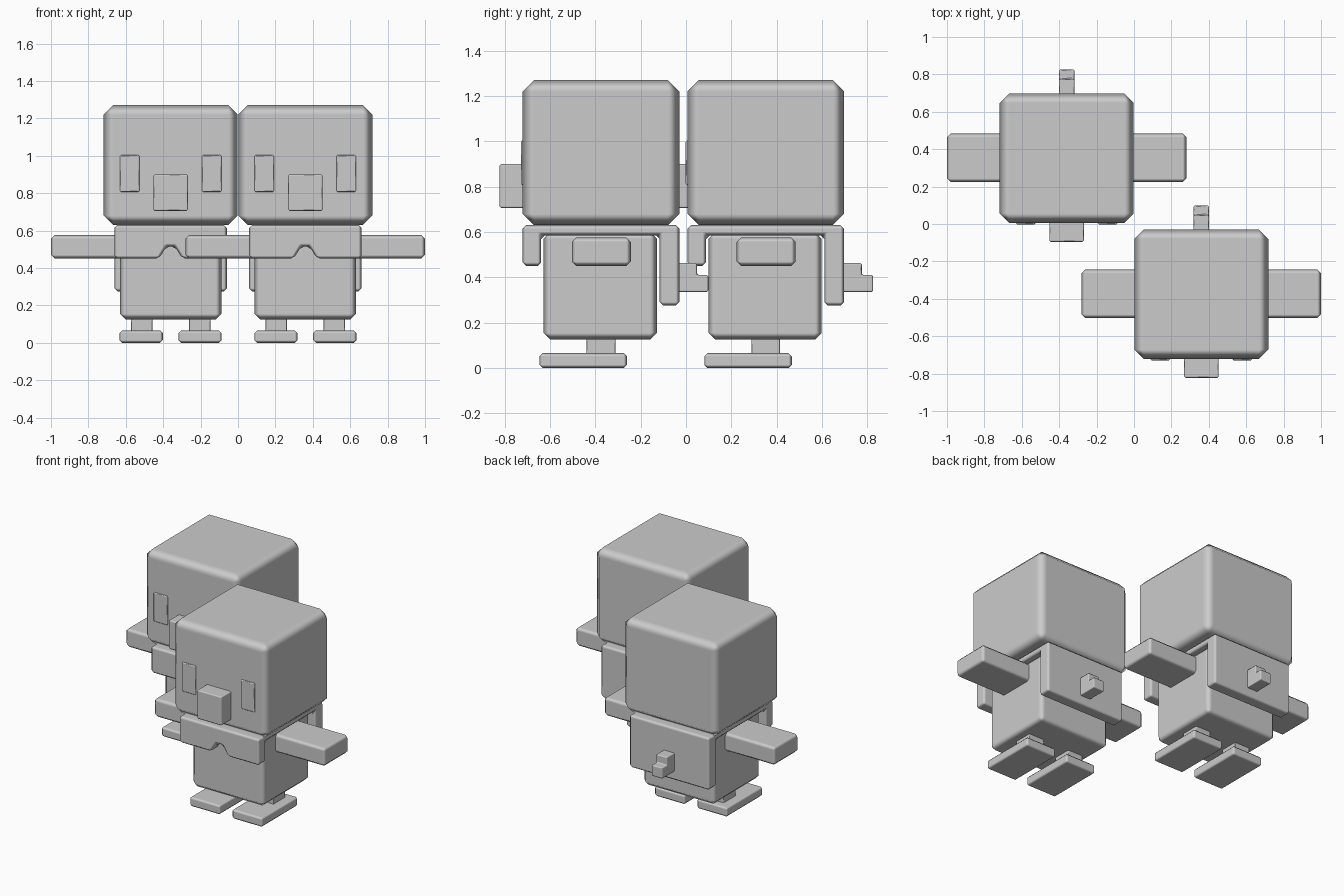
import bpy, bmesh, math
from mathutils import Vector

if "Cube" in bpy.data.objects:
    bpy.data.objects.remove(bpy.data.objects["Cube"])

grey = bpy.data.materials.new("light_grey")
grey.diffuse_color = (0.6, 0.6, 0.6, 1)
grey.use_nodes = True
grey.node_tree.nodes["Principled BSDF"].inputs["Base Color"].default_value = grey.diffuse_color

# Two identical birds: front right and rear left
OFFSETS = {"front": Vector((0.36, -0.3635, 0)), "rear": Vector((-0.36, 0.3635, 0))}


def finish(name, bm, bevel, segments=1, cutter=None):
    """Place a part on both birds, with beveled edges and smooth shading."""
    bmesh.ops.recalc_face_normals(bm, faces=bm.faces)
    for f in bm.faces:
        f.smooth = True
    mesh = bpy.data.meshes.new(name)
    bm.to_mesh(mesh)
    bm.free()
    mesh.materials.append(grey)
    for label, off in OFFSETS.items():
        ob = bpy.data.objects.new(f"{label}_{name}", mesh)
        bpy.context.collection.objects.link(ob)
        ob.location = off
        if cutter:
            cut = bpy.data.objects.new(f"{label}_{name}_cutter", cutter)
            bpy.context.collection.objects.link(cut)
            cut.location = off
            cut.hide_render = True
            cut.hide_set(True)
            b = ob.modifiers.new("notch", 'BOOLEAN')
            b.operation, b.object, b.solver = 'DIFFERENCE', cut, 'EXACT'
        m = ob.modifiers.new("bevel", 'BEVEL')
        m.width, m.segments, m.limit_method = bevel, segments, 'ANGLE'
        m.angle_limit = math.radians(30)
        m.harden_normals = True


def box(name, x, y, z, bevel, segments=1):
    bm = bmesh.new()
    bmesh.ops.create_cube(bm, size=1)
    for v in bm.verts:
        v.co = [(a + b) / 2 + c * (b - a) for (a, b), c in zip((x, y, z), v.co)]
    finish(name, bm, bevel, segments)


def prism(points, depth):
    """Extrude a closed 3D outline along a vector."""
    bm = bmesh.new()
    face = bm.faces.new([bm.verts.new(p) for p in points])
    new = bmesh.ops.extrude_face_region(bm, geom=[face])["geom"]
    bmesh.ops.translate(bm, vec=depth, verts=[g for g in new if isinstance(g, bmesh.types.BMVert)])
    bmesh.ops.recalc_face_normals(bm, faces=bm.faces)
    return bm


# Head, beak and body
box("head", (-0.358, 0.358), (-0.357, 0.334), (0.63, 1.27), 0.05)
box("beak", (-0.093, 0.093), (-0.459, -0.34), (0.705, 0.9), 0.008)
box("body", (-0.271, 0.271), (-0.265, 0.235), (0.125, 0.60), 0.03)

# Paired parts: eyes, arms, legs, feet
for side, s in (("left", -1), ("right", 1)):
    def pair(a, b):
        return tuple(sorted((a * s, b * s)))
    box(f"{side}_eye", pair(0.167, 0.272), (-0.365, -0.34), (0.807, 1.003), 0.006)
    box(f"{side}_arm", pair(0.25, 0.64), (-0.14, 0.12), (0.45, 0.576), 0.02)
    box(f"{side}_leg", pair(0.098, 0.212), (-0.075, 0.052), (0.05, 0.14), 0.004)
    box(f"{side}_foot", pair(0.042, 0.273), (-0.283, 0.103), (0, 0.065), 0.014)

# Collar: side profile with short front flap and long back flap, notched in front
side = [(-0.357, 0.63), (-0.357, 0.45), (-0.275, 0.45), (-0.275, 0.585),
        (0.247, 0.585), (0.247, 0.275), (0.334, 0.275), (0.334, 0.63)]
collar = prism([(-0.3, y, z) for y, z in side], (0.6, 0, 0))
notch = prism([(x, -0.45, z) for x, z in
               ((-0.075, 0.43), (-0.022, 0.515), (0.022, 0.515), (0.075, 0.43))], (0, 0.25, 0))
notch_mesh = bpy.data.meshes.new("notch")
notch.to_mesh(notch_mesh)
notch.free()
finish("collar", collar, 0.016, 1, notch_mesh)

# Stepped tail
step = [(0.31, 0.335), (0.462, 0.335), (0.462, 0.41), (0.412, 0.41), (0.412, 0.463), (0.31, 0.463)]
finish("tail", prism([(-0.042, y, z) for y, z in step], (0.084, 0, 0)), 0.007)
